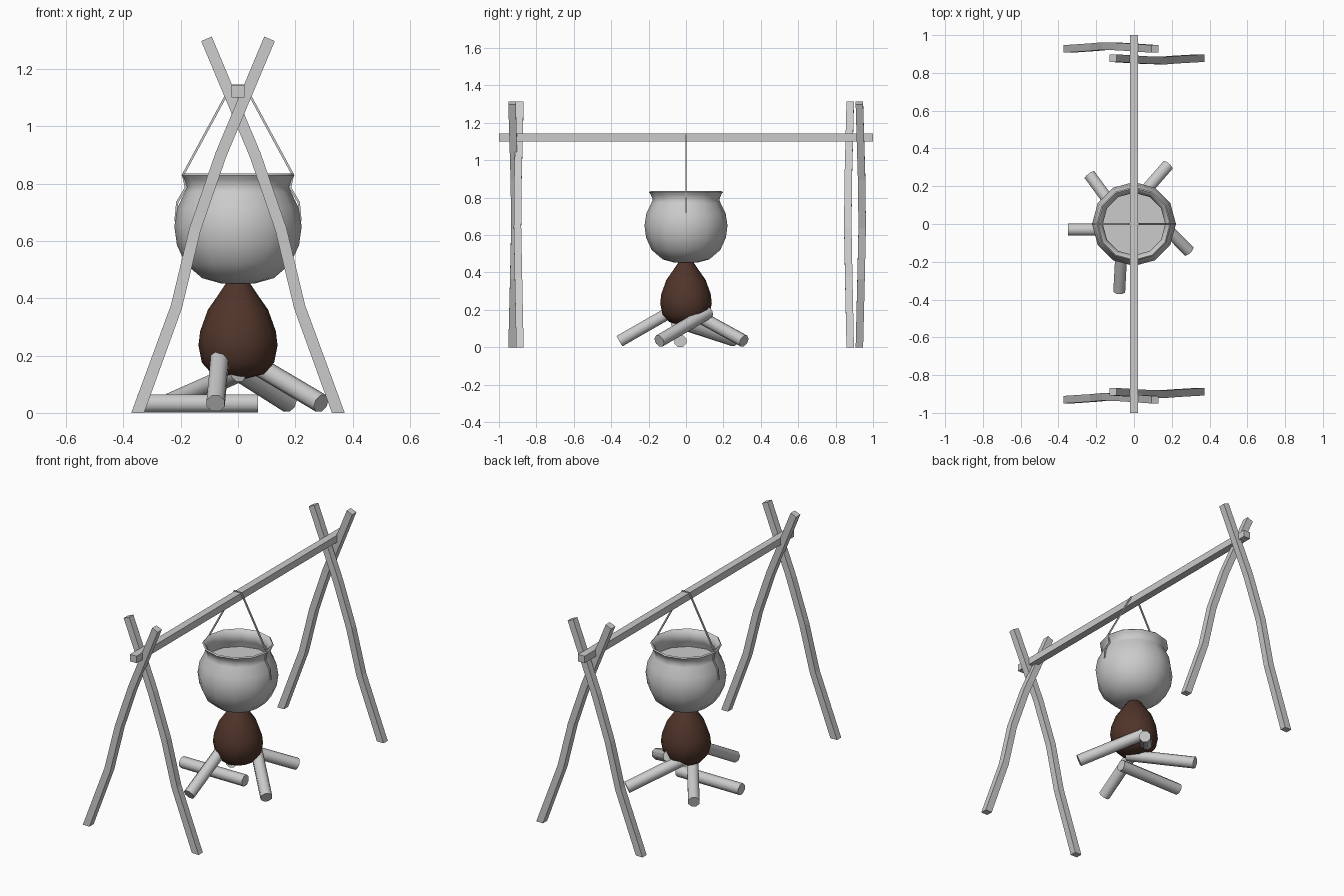
import bpy, bmesh, math
from mathutils import Vector

if "Cube" in bpy.data.objects:
    bpy.data.objects.remove(bpy.data.objects["Cube"])


def finish(name, bm, smooth=None, mat=None):
    bmesh.ops.recalc_face_normals(bm, faces=bm.faces)
    me = bpy.data.meshes.new(name)
    bm.to_mesh(me)
    bm.free()
    ob = bpy.data.objects.new(name, me)
    bpy.context.collection.objects.link(ob)
    if mat:
        me.materials.append(mat)
    if smooth:
        bpy.ops.object.select_all(action='DESELECT')
        ob.select_set(True)
        bpy.context.view_layer.objects.active = ob
        bpy.ops.object.shade_smooth_by_angle(angle=math.radians(smooth))
    return ob


def skin(bm, rings):
    """Bridge equal rings of points and cap both ends."""
    vs = [[bm.verts.new(p) for p in r] for r in rings]
    n = len(vs[0])
    for a, b in zip(vs, vs[1:]):
        for i in range(n):
            j = (i + 1) % n
            bm.faces.new((a[i], a[j], b[j], b[i]))
    bm.faces.new(vs[0])
    bm.faces.new(vs[-1])


def lathe(name, profile, sides, smooth, mat=None):
    bm = bmesh.new()
    skin(bm, [[(r * math.cos(2 * math.pi * i / sides), r * math.sin(2 * math.pi * i / sides), z)
               for i in range(sides)] for r, z in profile])
    return finish(name, bm, smooth, mat)


def xz_beam(name, path, half, end_normals=None):
    """Square beam along a path of (x, y, z), bending mostly in the xz plane."""
    pts = [Vector(p) for p in path]
    rings = []
    for i, p in enumerate(pts):
        t = pts[min(i + 1, len(pts) - 1)] - pts[max(i - 1, 0)]
        n = Vector((t.z, 0, -t.x)).normalized() * half
        if i == 0 and end_normals:
            n = Vector((half * end_normals, 0, 0))
        y = Vector((0, half, 0))
        rings.append([p + n + y, p + n - y, p - n - y, p - n + y])
    bm = bmesh.new()
    skin(bm, rings)
    return finish(name, bm)


def log(name, a, b, r=0.034, sides=8):
    a, b = Vector(a), Vector(b)
    d = (b - a).normalized()
    u = d.cross(Vector((0, 0, 1))).normalized()
    v = u.cross(d)
    ang = [2 * math.pi * (i + 0.5) / sides for i in range(sides)]
    bm = bmesh.new()
    skin(bm, [[c + (u * math.cos(t) + v * math.sin(t)) * r for t in ang] for c in (a, b)])
    return finish(name, bm, 60)


# Crooked crossed legs: outline as (x, z, share of sideways bow)
leg = [(-0.35, 0, 0), (-0.215, 0.37, 0.6), (-0.15, 0.64, 1), (-0.06, 0.9, 0.8), (0.11, 1.305, 0)]
for name, side, y, bow in (("front_left_leg", 1, -0.93, 0.015),
                           ("front_right_leg", -1, -0.888, -0.013),
                           ("back_left_leg", 1, 0.927, 0.015),
                           ("back_right_leg", -1, 0.878, -0.013)):
    xz_beam(name, [(side * x, y + bow * k, z) for x, z, k in leg], 0.02, 1.12)

# Crossbar
bm = bmesh.new()
skin(bm, [[(sx * 0.022, y, 1.121 + sz * 0.021) for sx, sz in ((-1, -1), (1, -1), (1, 1), (-1, 1))]
          for y in (-1, 1)])
finish("crossbar", bm)

# Cooking pot with a double wall and flared rim
lathe("pot", [(0.06, 0.452), (0.125, 0.47), (0.183, 0.52), (0.213, 0.585), (0.222, 0.65),
              (0.212, 0.715), (0.185, 0.77), (0.178, 0.79), (0.188, 0.815), (0.197, 0.829),
              (0.19, 0.835), (0.178, 0.825), (0.165, 0.795), (0.172, 0.765), (0.195, 0.715),
              (0.203, 0.65), (0.17, 0.53), (0.06, 0.475)], 12, 70)
# Contents of the pot
lathe("pot_contents", [(0.196, 0.715), (0.193, 0.725)], 12, 30)

# Wire handle looped over the crossbar
half = [(-0.218, 0.67), (-0.212, 0.735), (-0.182, 0.785), (-0.192, 0.83), (-0.022, 1.144)]
xz_beam("wire_handle", [(x, 0, z) for x, z in half] + [(-x, 0, z) for x, z in half[::-1]], 0.004)

# Flame
brown = bpy.data.materials.new("dark_brown")
brown.diffuse_color = (0.08, 0.035, 0.023, 1)
brown.use_nodes = True
brown.node_tree.nodes["Principled BSDF"].inputs["Base Color"].default_value = brown.diffuse_color
lathe("flame", [(0.03, 0.12), (0.09, 0.135), (0.126, 0.175), (0.138, 0.235), (0.132, 0.285),
                (0.105, 0.36), (0.07, 0.41), (0.04, 0.455), (0.012, 0.478)], 12, 70, brown)

# Stacked firewood
log("left_log", (-0.35, -0.03, 0.033), (0.07, -0.03, 0.033))
log("front_log", (-0.078, -0.355, 0.033), (-0.06, -0.02, 0.225))
log("right_log", (0.29, -0.143, 0.033), (0.03, 0.12, 0.187))
log("back_right_log", (0.178, 0.31, 0.033), (-0.07, 0.025, 0.19))
log("back_left_log", (-0.235, 0.26, 0.036), (0.0, -0.06, 0.14))
